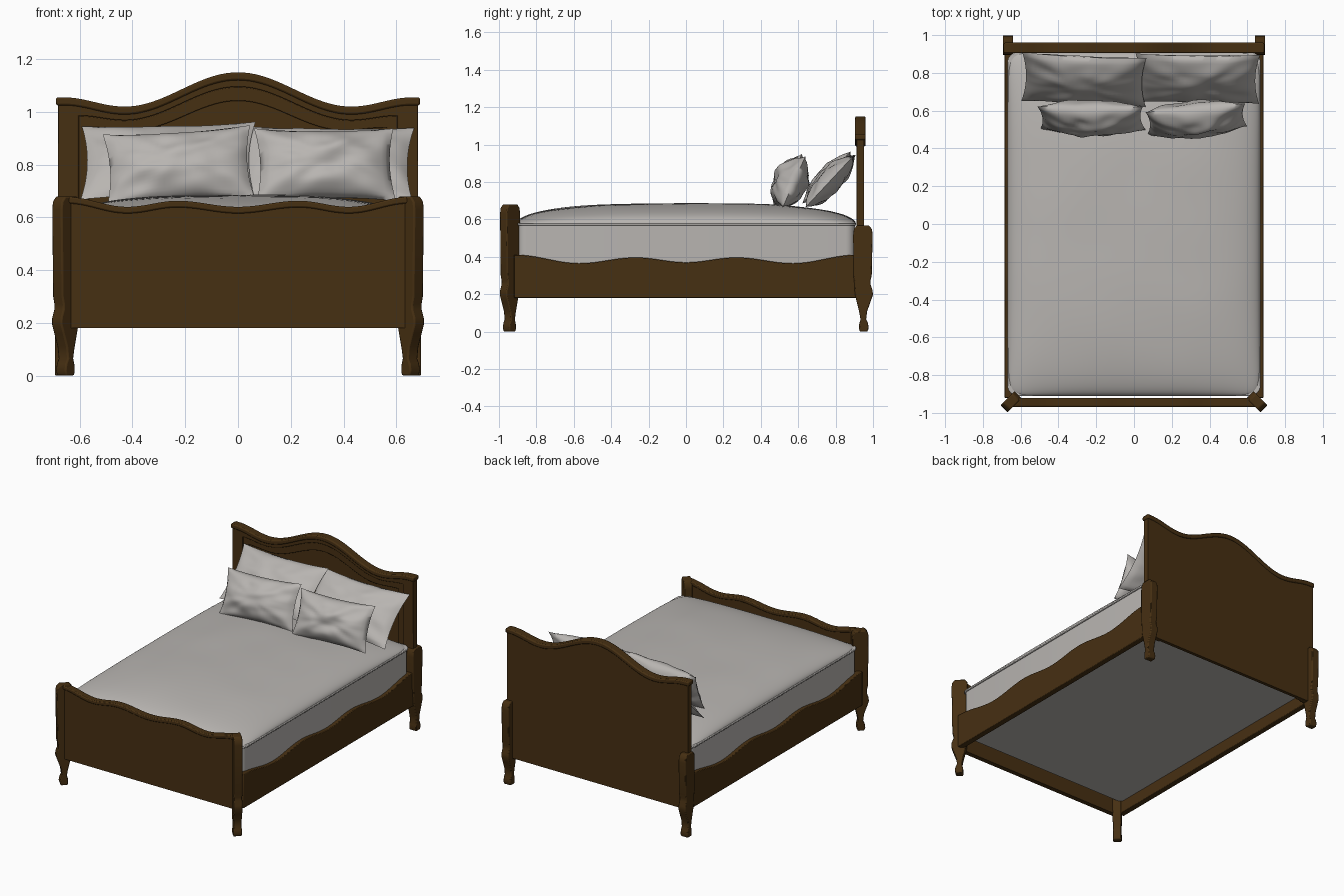
import bpy, bmesh, math
from mathutils import Matrix, Vector, noise

cube = bpy.data.objects.get("Cube")
if cube:
    bpy.data.objects.remove(cube, do_unlink=True)


def material(name, color):
    m = bpy.data.materials.new(name)
    m.use_nodes = True
    m.diffuse_color = color
    node = m.node_tree.nodes["Principled BSDF"]
    node.inputs["Base Color"].default_value = color
    node.inputs["Roughness"].default_value = 0.7
    return m


WOOD = material("dark wood", (0.062, 0.029, 0.006, 1))
LINEN = material("grey linen", (0.48, 0.46, 0.44, 1))


def finish(name, bm, mat, matrix=Matrix(), bevel=0.0, angle=35):
    bmesh.ops.recalc_face_normals(bm, faces=bm.faces)
    mesh = bpy.data.meshes.new(name)
    bm.to_mesh(mesh)
    bm.free()
    mesh.materials.append(mat)
    ob = bpy.data.objects.new(name, mesh)
    bpy.context.collection.objects.link(ob)
    ob.matrix_world = matrix
    if bevel:
        mod = ob.modifiers.new("soft edges", "BEVEL")
        mod.width, mod.segments = bevel, 2
        mod.limit_method, mod.angle_limit = "ANGLE", math.radians(40)
    bpy.ops.object.select_all(action="DESELECT")
    ob.select_set(True)
    bpy.context.view_layer.objects.active = ob
    bpy.ops.object.shade_smooth_by_angle(angle=math.radians(angle))
    return ob


def prism(name, outline, y0, y1, matrix=Matrix(), bevel=0.0):
    """Extrude an (x, z) outline from y0 to y1."""
    bm = bmesh.new()
    face = bm.faces.new([bm.verts.new((x, y0, z)) for x, z in outline])
    ext = bmesh.ops.extrude_face_region(bm, geom=[face])
    moved = [g for g in ext["geom"] if isinstance(g, bmesh.types.BMVert)]
    bmesh.ops.translate(bm, verts=moved, vec=(0, y1 - y0, 0))
    return finish(name, bm, WOOD, matrix, bevel)


def wave(keys, half, steps=64):
    """Mirrored curve easing between (distance, height) keys."""
    points = []
    for i in range(steps + 1):
        x = half * (2 * i / steps - 1)
        z = keys[-1][1]
        for (a, za), (b, zb) in zip(keys, keys[1:]):
            if a <= abs(x) <= b:
                t = (1 - math.cos(math.pi * (abs(x) - a) / (b - a))) / 2
                z = za + (zb - za) * t
                break
        points.append((x, z))
    return points


def panel(top, bottom):
    return [(top[0][0], bottom)] + top + [(top[-1][0], bottom)]


def cap(top, depth):
    return top + [(x, z - depth) for x, z in reversed(top)]


BOTTOM = 0.18

# Headboard: back slab, two stepped frames and a moulded cap
crest = [(0, 1.15), (0.43, 1.02), (0.66, 1.055)]
outer = wave(crest, 0.683)
step_one = wave([(0, 1.095), (0.43, 0.968), (0.6, 0.985)], 0.605)
step_two = wave([(0, 1.042), (0.4, 0.93), (0.56, 0.94)], 0.565)
prism("headboard_panel", panel(outer, BOTTOM), 0.93, 0.952)
prism("headboard_outer_frame", panel(outer, BOTTOM) + panel(step_one, BOTTOM)[::-1],
      0.912, 0.931, bevel=0.003)
prism("headboard_inner_frame", panel(step_one, BOTTOM) + panel(step_two, BOTTOM)[::-1],
      0.92, 0.931, bevel=0.003)
prism("headboard_cap", cap(wave(crest, 0.69), 0.03), 0.904, 0.96, bevel=0.007)

# Footboard with scalloped top
scallop = [(0, 0.64), (0.23, 0.663), (0.42, 0.64), (0.65, 0.678)]
prism("footboard_panel", panel(wave(scallop, 0.655), BOTTOM), -0.962, -0.93)
prism("footboard_cap", cap(wave(scallop, 0.655), 0.025), -0.968, -0.922, bevel=0.006)

# Side rails
rail_top = wave([(0, 0.37), (0.27, 0.396), (0.57, 0.365), (0.91, 0.41)], 0.92)
for side, x in (("left", 0.666), ("right", -0.666)):
    prism("rail_" + side, panel(rail_top, BOTTOM), -0.02, 0.02,
          Matrix.Translation((x, 0, 0)) @ Matrix.Rotation(math.pi / 2, 4, "Z"), 0.004)


# Cabriole legs: outward side, rounded top, inward side
def leg(name, x, y, turn, height):
    out = [(0.026, 0), (0.032, 0.02), (0.028, 0.045), (0.018, 0.065), (0.024, 0.11),
           (0.042, 0.16), (0.054, 0.195), (0.053, 0.22), (0.042, 0.25), (0.041, 0.27),
           (0.048, 0.3)]
    inner = [(-0.05, 0.3), (-0.046, 0.27), (-0.044, 0.24), (-0.042, 0.2), (-0.03, 0.15),
             (-0.018, 0.1), (-0.012, 0.065), (-0.019, 0.04), (-0.02, 0.015), (-0.016, 0)]
    top = [(0.053, height - 0.05), (0.049, height - 0.02), (0.032, height),
           (-0.032, height), (-0.047, height - 0.02), (-0.051, height - 0.05)]
    place = Matrix.Translation((x, y, 0)) @ Matrix.Rotation(math.radians(turn), 4, "Z")
    prism(name, out + top + inner, -0.027, 0.027, place, 0.006)


leg("front_left_leg", 0.65, -0.94, -45, 0.68)
leg("front_right_leg", -0.65, -0.94, -135, 0.68)
leg("back_left_leg", 0.667, 0.945, 90, 0.568)
leg("back_right_leg", -0.667, 0.945, 90, 0.568)


# Mattress: rounded block, piping and domed top
def rounded_block(name, hx, hy, z0, z1, radius):
    bm = bmesh.new()
    bmesh.ops.create_cube(bm, size=2)
    for v in bm.verts:
        v.co = (v.co.x * hx, v.co.y * hy, z0 if v.co.z < 0 else z1)
    upright = [e for e in bm.edges if abs(e.verts[0].co.z - e.verts[1].co.z) > 0.001]
    bmesh.ops.bevel(bm, geom=upright, offset=radius, segments=6, profile=0.5,
                    affect="EDGES")
    return finish(name, bm, LINEN, bevel=0.004)


HX, HY, SEAM = 0.667, 0.909, 0.575
rounded_block("mattress_block", HX - 0.006, HY - 0.006, 0.26, SEAM, 0.05)
rounded_block("mattress_piping", HX + 0.003, HY + 0.001, SEAM - 0.008, SEAM + 0.006, 0.055)

bm = bmesh.new()
bmesh.ops.create_grid(bm, x_segments=48, y_segments=48, size=1)
for v in bm.verts:
    a, b = (math.sin(c * math.pi / 2) for c in v.co.xy)
    lift = max(0, (1 - abs(a) ** 3) * (1 - abs(b) ** 3)) ** 0.5
    ripple = 0.004 * lift * noise.noise(Vector((a * 2, b * 3, 0)))
    v.co = (HX * a * (1 - 0.035 * abs(b) ** 24), HY * b * (1 - 0.025 * abs(a) ** 24),
            SEAM + 0.11 * lift + ripple)
finish("mattress_top", bm, LINEN, angle=60)


# Pillows: two puffed sheets joined at a pinched seam
def pillow(name, center, width, height, thick, tilt, yaw, roll, seed):
    bm = bmesh.new()
    for sign in (1, -1):
        sheet = bmesh.ops.create_grid(bm, x_segments=28, y_segments=24, size=1)
        for v in sheet["verts"]:
            u, w = v.co.x, v.co.y
            puff = max(0, (1 - u ** 2) * (1 - w ** 2)) ** 0.6
            crease = noise.noise(Vector((u * 2.2 + seed, w * 2.2, sign * 3)))
            wrinkle = math.sin(9 * math.atan2(w, u) + seed) * abs(u * w)
            v.co = (width / 2 * u * (1 - 0.07 * (1 - w * w)),
                    height / 2 * w * (1 - 0.09 * (1 - u * u)),
                    sign * thick / 2 * puff * (1 + 0.25 * crease + 0.3 * wrinkle))
    bmesh.ops.remove_doubles(bm, verts=bm.verts, dist=0.0005)
    turn = [Matrix.Rotation(math.radians(d), 4, axis)
            for d, axis in ((yaw, "Z"), (tilt, "X"), (roll, "Z"))]
    place = Matrix.Translation(center) @ turn[0] @ turn[1] @ turn[2]
    finish(name, bm, LINEN, place, angle=70)


pillow("back_right_pillow", (-0.265, 0.765, 0.815), 0.66, 0.38, 0.13, 47, -4, 2, 1)
pillow("back_left_pillow", (0.335, 0.77, 0.805), 0.66, 0.38, 0.13, 47, 0, -1, 4)
pillow("front_right_pillow", (-0.225, 0.56, 0.795), 0.56, 0.30, 0.17, 66, -2, 4, 7)
pillow("front_left_pillow", (0.33, 0.555, 0.80), 0.53, 0.30, 0.18, 66, 5, 0, 11)
